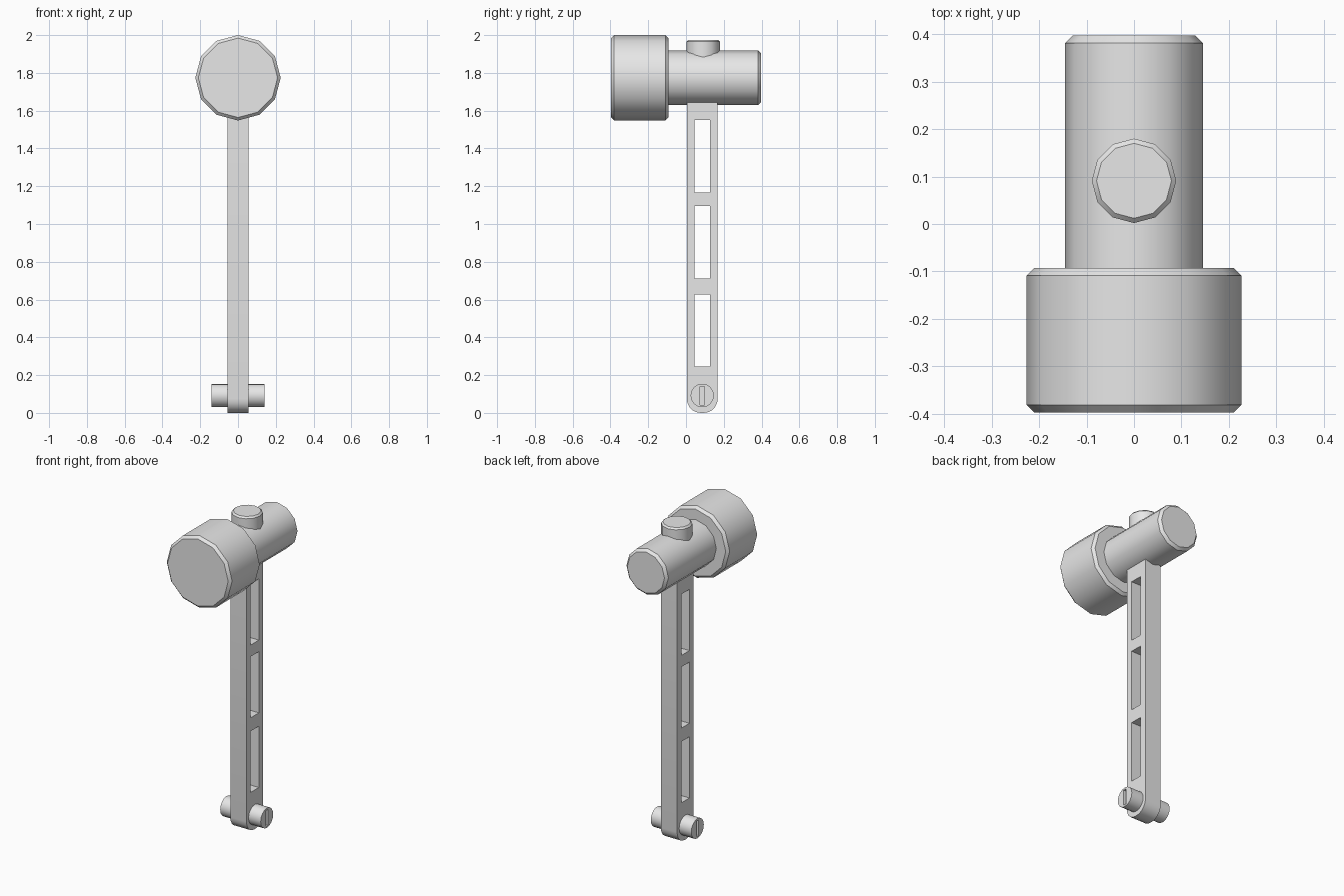
import bpy
import bmesh
from math import pi, radians, sin, cos
from mathutils import Matrix

cube = bpy.data.objects.get("Cube")
if cube:
    bpy.data.objects.remove(cube, do_unlink=True)

metal = bpy.data.materials.new("plain grey")
metal.use_nodes = True
GREY = (0.8, 0.8, 0.8, 1)
metal.diffuse_color = GREY
metal.node_tree.nodes["Principled BSDF"].inputs["Base Color"].default_value = GREY

MID_Y = 0.086   # handle centre line
PIN_Z = 0.092
HEAD_Z = 1.774


def add_object(name, bm):
    bmesh.ops.recalc_face_normals(bm, faces=bm.faces)
    mesh = bpy.data.meshes.new(name)
    bm.to_mesh(mesh)
    bm.free()
    mesh.materials.append(metal)
    obj = bpy.data.objects.new(name, mesh)
    bpy.context.collection.objects.link(obj)
    return obj


def activate(obj):
    bpy.ops.object.select_all(action="DESELECT")
    obj.select_set(True)
    bpy.context.view_layer.objects.active = obj


def smooth(obj):
    activate(obj)
    bpy.ops.object.shade_smooth_by_angle(angle=radians(35))


def lathe(name, profile, place, sides=12):
    """Closed solid from (radius, height) rings, moved by a matrix."""
    bm = bmesh.new()
    rings = []
    for r, h in profile:
        rings.append([bm.verts.new((r * cos(2 * pi * i / sides),
                                    r * sin(2 * pi * i / sides), h))
                      for i in range(sides)])
    for low, high in zip(rings, rings[1:]):
        for i in range(sides):
            j = (i + 1) % sides
            bm.faces.new((low[i], low[j], high[j], high[i]))
    bm.faces.new(rings[0])
    bm.faces.new(rings[-1])
    bm.transform(place)
    return add_object(name, bm)


def cut_boxes(obj, boxes):
    """Cut boxes, each given as centre and size, out of an object."""
    bm = bmesh.new()
    for centre, size in boxes:
        bmesh.ops.create_cube(bm, size=1, matrix=Matrix.Translation(centre)
                              @ Matrix.Diagonal((*size, 1)))
    cutter = add_object("cutter", bm)
    cutter.hide_render = True
    mod = obj.modifiers.new("cut", "BOOLEAN")
    mod.operation = "DIFFERENCE"
    mod.solver = "EXACT"
    mod.object = cutter
    activate(obj)
    bpy.ops.object.modifier_apply(modifier=mod.name)
    bpy.data.objects.remove(cutter, do_unlink=True)


# Hammer head: wide striking face and narrower rear barrel along y
along_y = Matrix.Translation((0, 0, HEAD_Z)) @ Matrix.Rotation(-pi / 2, 4, "X")
B = 0.016
smooth(lathe("striking_head", [(0.226 - B, -0.397), (0.226, -0.397 + B),
                               (0.226, -0.093 - B), (0.226 - B, -0.093)], along_y))
smooth(lathe("rear_barrel", [(0.145, -0.2), (0.145, 0.397 - B),
                             (0.145 - B, 0.397)], along_y))

# Knob on top of the head
smooth(lathe("top_knob", [(0.089, HEAD_Z), (0.089, 1.965), (0.079, 1.975)],
             Matrix.Translation((0, 0.091, 0))))

# Handle: flat bar with a rounded foot
HALF_X, HALF_Y, ROUND = 0.056, 0.082, 0.075
outline = [(HALF_Y, 1.7), (-HALF_Y, 1.7)]
for side, start in ((-1, pi), (1, 1.5 * pi)):
    for k in range(6):
        a = start + k * pi / 10
        outline.append((side * (HALF_Y - ROUND) + ROUND * cos(a), ROUND + ROUND * sin(a)))
bm = bmesh.new()
face = bm.faces.new([bm.verts.new((-HALF_X, MID_Y + y, z)) for y, z in outline])
new = bmesh.ops.extrude_face_region(bm, geom=[face])["geom"]
bmesh.ops.translate(bm, vec=(2 * HALF_X, 0, 0),
                    verts=[v for v in new if isinstance(v, bmesh.types.BMVert)])
handle = add_object("handle", bm)
cut_boxes(handle, [((0, MID_Y, z), (0.4, 0.08, 0.383)) for z in (0.436, 0.903, 1.358)])
smooth(handle)

# Cross pin through the foot, slotted at both ends
across = Matrix.Translation((0, MID_Y, PIN_Z)) @ Matrix.Rotation(pi / 2, 4, "Y")
pin = lathe("cross_pin", [(0.062, -0.14), (0.062, 0.14)], across, sides=16)
cut_boxes(pin, [((s * 0.14, MID_Y, PIN_Z), (0.04, 0.022, 0.098)) for s in (-1, 1)])
smooth(pin)
